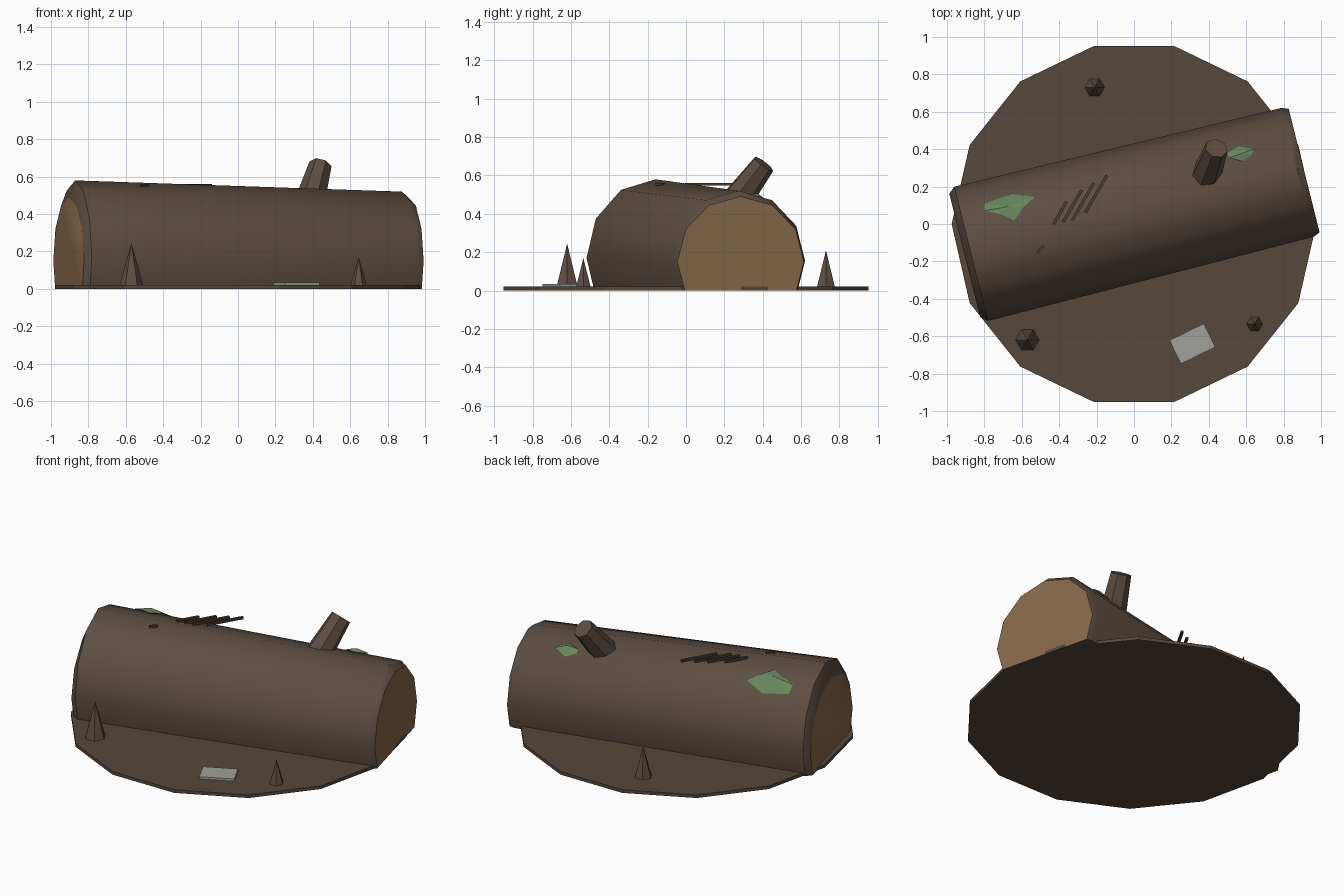
import bpy, bmesh
from math import cos, sin, pi, radians
from mathutils import Vector
from mathutils.bvhtree import BVHTree

cube = bpy.data.objects.get("Cube")
if cube:
    bpy.data.objects.remove(cube, do_unlink=True)


def material(name, r, g, b):
    # sRGB bytes to linear
    col = [(c / 255 / 12.92 if c < 11 else ((c / 255 + 0.055) / 1.055) ** 2.4) for c in (r, g, b)] + [1]
    m = bpy.data.materials.new(name)
    m.use_nodes = True
    m.diffuse_color = col
    bsdf = m.node_tree.nodes["Principled BSDF"]
    bsdf.inputs["Base Color"].default_value = col
    bsdf.inputs["Roughness"].default_value = 0.9
    return m


BARK = material("bark brown", 93, 78, 66)
WOOD = material("cut wood tan", 136, 105, 74)
EARTH = material("earth brown", 86, 72, 59)
MOSS = material("moss green", 106, 138, 96)
PAPER = material("pale grey", 160, 161, 152)
TWIG = material("dark twig brown", 72, 61, 51)


def finish(name, bm, *mats):
    bmesh.ops.recalc_face_normals(bm, faces=bm.faces)
    me = bpy.data.meshes.new(name)
    bm.to_mesh(me)
    bm.free()
    ob = bpy.data.objects.new(name, me)
    bpy.context.collection.objects.link(ob)
    for m in mats:
        me.materials.append(m)
    return ob


def cone(name, base, tip, r1, r2, sides, mat, turn=0.0):
    base, tip = Vector(base), Vector(tip)
    axis = tip - base
    bm = bmesh.new()
    bmesh.ops.create_cone(bm, cap_ends=True, segments=sides, radius1=r1, radius2=r2, depth=axis.length)
    bmesh.ops.rotate(bm, verts=bm.verts, matrix=Vector((0, 0, 1)).rotation_difference(axis).to_matrix()
                     @ Vector((1, 0)).to_3d().rotation_difference(Vector((cos(turn), sin(turn), 0))).to_matrix())
    bmesh.ops.translate(bm, verts=bm.verts, vec=(base + tip) / 2)
    return finish(name, bm, mat)


def box(name, centre, size, angle, mat):
    bm = bmesh.new()
    bmesh.ops.create_cube(bm, size=1)
    bmesh.ops.scale(bm, verts=bm.verts, vec=size)
    ob = finish(name, bm, mat)
    ob.location = centre
    ob.rotation_euler.z = angle
    return ob


# Ground disc
cone("ground_disc", (0, 0, 0), (0, 0, 0.02), 0.975, 0.975, 14, EARTH, pi / 2)

# Log: tapered twelve-sided loft with bevelled rims, flattened on the ground
start, end = Vector((-0.905, -0.168, 0)), Vector((0.91, 0.285, 0))
along = (end - start).normalized()
side = Vector((-along.y, along.x, 0))
length = (end - start).length
stations = [(0, 0.15, 0.34, 0.34), (0.035, 0.17, 0.37, 0.41),
            (length - 0.035, 0.155, 0.355, 0.365), (length, 0.15, 0.34, 0.34)]
bm = bmesh.new()
rings = []
for t, z, width, height in stations:
    c = start + along * t + Vector((0, 0, z))
    rings.append([bm.verts.new(c + side * width * sin(i * pi / 6) + Vector((0, 0, height * cos(i * pi / 6))))
                  for i in range(12)])
for a, b in zip(rings, rings[1:]):
    for i in range(12):
        j = (i + 1) % 12
        bm.faces.new((a[i], a[j], b[j], b[i]))
for ring in (rings[0], rings[-1]):
    bm.faces.new(ring).material_index = 1
cut = bmesh.ops.bisect_plane(bm, geom=bm.verts[:] + bm.edges[:] + bm.faces[:],
                             plane_co=(0, 0, 0), plane_no=(0, 0, 1), clear_inner=True)
rim = [e for e in cut["geom_cut"] if isinstance(e, bmesh.types.BMEdge)]
for f in bmesh.ops.contextual_create(bm, geom=rim)["faces"]:
    f.material_index = 0
surface = BVHTree.FromBMesh(bm)
log = finish("log", bm, BARK, WOOD)
bpy.context.view_layer.objects.active = log
log.select_set(True)
bpy.ops.object.shade_smooth_by_angle(angle=radians(35))

# Broken branch stub
cone("branch_stub", (0.366, 0.21, 0.40), (0.44, 0.405, 0.66), 0.088, 0.062, 7, BARK)


# Moss patches laid over the bark
def moss(name, outline, lift):
    def drop(x, y, up):
        hit = surface.ray_cast(Vector((x, y, 2)), Vector((0, 0, -1)))[0]
        return hit + Vector((0, 0, up))
    n = len(outline)
    cx, cy = sum(p[0] for p in outline) / n, sum(p[1] for p in outline) / n
    bm = bmesh.new()
    top = bm.verts.new(drop(cx, cy, lift))
    low = bm.verts.new(drop(cx, cy, -0.02))
    edge = [bm.verts.new(drop(x, y, 0.008)) for x, y in outline]
    for a, b in zip(edge, edge[1:] + edge[:1]):
        bm.faces.new((a, b, top))
        bm.faces.new((b, a, low))
    finish(name, bm, MOSS)


moss("moss_patch_large", [(-0.8, 0.11), (-0.65, 0.16), (-0.53, 0.145), (-0.59, 0.09),
                          (-0.64, 0.02), (-0.72, 0.055), (-0.8, 0.07)], 0.035)
moss("moss_patch_small", [(0.5, 0.38), (0.56, 0.415), (0.64, 0.4), (0.63, 0.37), (0.58, 0.335), (0.51, 0.355)], 0.025)

# Thin twigs lying across the top
for i, (x, y, size) in enumerate([(-0.395, 0.06, 0.14), (-0.33, 0.095, 0.2), (-0.272, 0.12, 0.23),
                                  (-0.203, 0.16, 0.23), (-0.5, -0.135, 0.05)]):
    box("twig_%d" % (i + 1), (x, y, 0.555), (size, 0.016, 0.014), radians(60 if i < 4 else 45), TWIG)

# Pointed sprouts on the ground
for i, (x, y, r, h) in enumerate([(-0.57, -0.62, 0.066, 0.245), (0.645, -0.535, 0.046, 0.17),
                                  (-0.21, 0.73, 0.056, 0.21)]):
    cone("sprout_%d" % (i + 1), (x, y, 0.01), (x, y, h), r, 0, 6, BARK, pi / 2)

# Pale flat slab
box("flat_slab", (0.312, -0.64, 0.027), (0.205, 0.14, 0.015), radians(26), PAPER)
